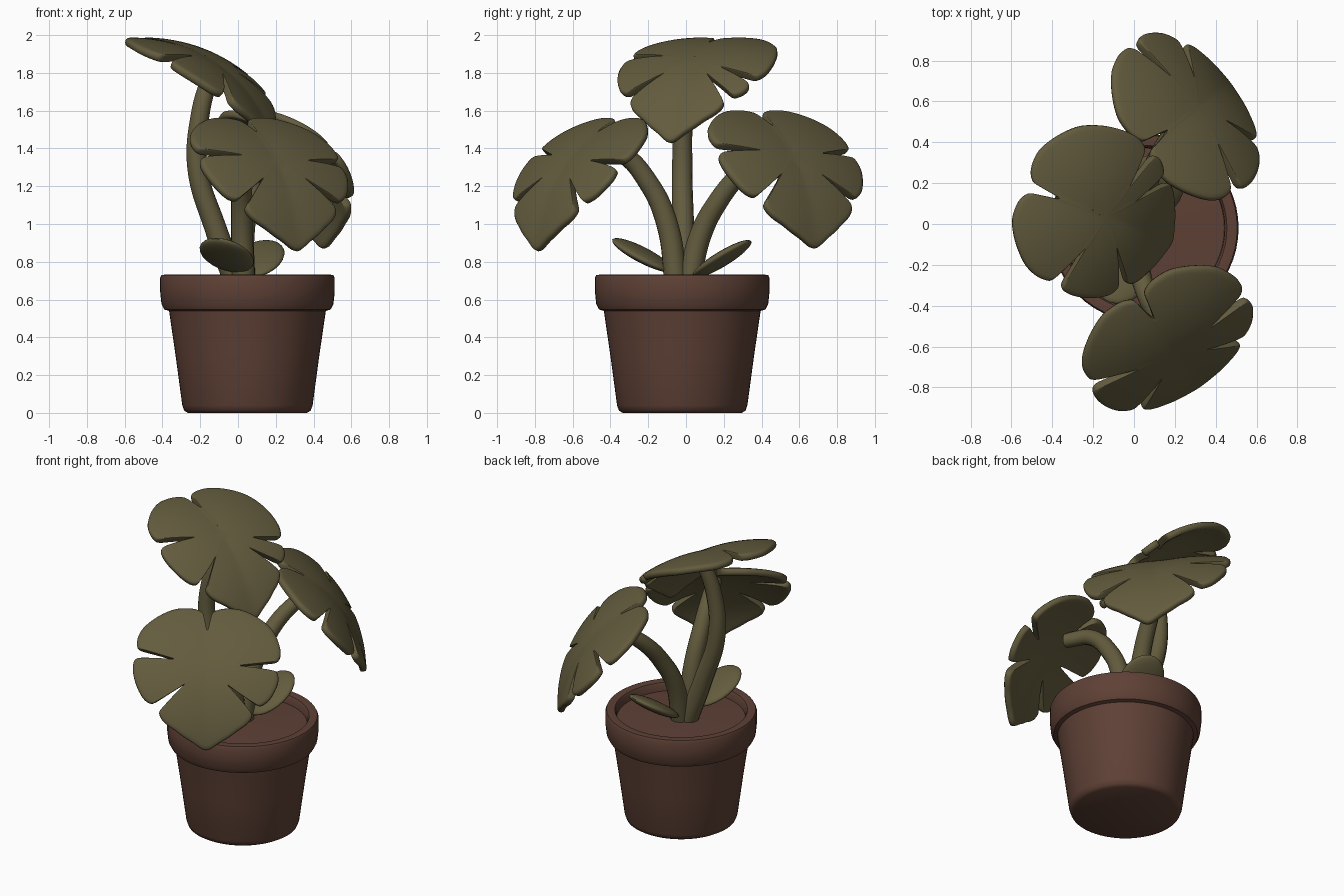
import bpy, bmesh, math
from mathutils import Vector, Matrix

if "Cube" in bpy.data.objects:
    bpy.data.objects.remove(bpy.data.objects["Cube"])


def material(name, rgb):
    m = bpy.data.materials.new(name)
    m.diffuse_color = (*rgb, 1)
    m.use_nodes = True
    m.node_tree.nodes["Principled BSDF"].inputs["Base Color"].default_value = m.diffuse_color
    return m


GREEN = material("olive_green", (0.125, 0.106, 0.048))
CLAY = material("clay_brown", (0.112, 0.052, 0.036))


def finish(name, bm, mat, angle=40):
    bmesh.ops.recalc_face_normals(bm, faces=bm.faces)
    me = bpy.data.meshes.new(name)
    bm.to_mesh(me)
    bm.free()
    me.materials.append(mat)
    ob = bpy.data.objects.new(name, me)
    bpy.context.collection.objects.link(ob)
    bpy.ops.object.select_all(action='DESELECT')
    ob.select_set(True)
    bpy.context.view_layer.objects.active = ob
    bpy.ops.object.shade_smooth_by_angle(angle=math.radians(angle))
    return ob


def lathe(name, profile, centre, mat, n=56):
    bm = bmesh.new()
    vs = [bm.verts.new((r, 0, z)) for r, z in profile]
    es = [bm.edges.new(p) for p in zip(vs, vs[1:])]
    bmesh.ops.spin(bm, geom=vs + es, cent=(0, 0, 0), axis=(0, 0, 1),
                   angle=2 * math.pi, steps=n)
    bmesh.ops.remove_doubles(bm, verts=bm.verts, dist=0.0005)
    bmesh.ops.translate(bm, verts=bm.verts, vec=centre)
    return finish(name, bm, mat)


# Pot with a thick rim, and soil inside
POT = Vector((0.05, -0.02, 0))
lathe("pot", [(0, 0), (0.315, 0), (0.335, 0.012), (0.345, 0.04), (0.38, 0.3),
              (0.415, 0.54), (0.44, 0.547), (0.455, 0.575), (0.462, 0.64),
              (0.462, 0.715), (0.455, 0.73), (0.435, 0.732), (0.405, 0.728),
              (0.395, 0.71), (0.39, 0.65)], POT, CLAY)
lathe("soil", [(0, 0.69), (0.2, 0.685), (0.395, 0.675)], POT, CLAY)


# Split leaf: polar grid whose outline dips at the slots, bent along its rib
def wrap(a):
    return (a + 180) % 360 - 180


def outline(a, slots):
    """Leaf radius at angle a (degrees) measured from the tip."""
    b = abs(a)
    keys = [(0, 0.545), (10, 0.49), (25, 0.45), (48, 0.435), (90, 0.46),
            (125, 0.49), (155, 0.47), (180, 0.41)]
    for (a0, r0), (a1, r1) in zip(keys, keys[1:]):
        if a0 <= b <= a1:
            r = r0 + (r1 - r0) * (b - a0) / (a1 - a0)
            break
    for s, inner in slots:
        d = abs(wrap(a - s))
        r *= 1 - 0.10 * math.exp(-(d / 6.0) ** 2)      # rounded lobe corners
        if d < 4.2:
            r = inner + (r - inner) * (d / 4.2) ** 1.7
    return r


def leaf_angles(slots):
    angs = set(float(k) for k in range(-180, 180, 5))
    for s, _ in slots:
        angs = {a for a in angs if abs(wrap(a - s)) > 7}
        angs |= {wrap(s + k) for k in (-6, -4.3, -3.8, -2.6, -1.2, 0,
                                       1.2, 2.6, 3.8, 4.3, 6)}
    return sorted(angs)


def split_leaf(name, centre, azimuth, pitch, bend, size, width, side_slot):
    slots = [(48, 0.17), (side_slot, 0.20), (180, 0.25), (-50, 0.17), (-103, 0.20)]
    az = math.radians(azimuth)
    d = Vector((math.cos(az), math.sin(az), 0))
    e = Vector((-math.sin(az), math.cos(az), 0))
    up = Vector((0, 0, 1))

    def place(s, t):
        pos, n = Vector(centre), 12
        for i in range(n):
            p = math.radians(pitch + bend * s * (i + 0.5) / n)
            pos += (d * math.cos(p) + up * math.sin(p)) * s / n
        p = math.radians(pitch + bend * s)
        normal = up * math.cos(p) - d * math.sin(p)
        h = 0.10 * math.sqrt(t * t + 0.0008) - 0.40 * t * t
        return pos + e * t * width + normal * h

    bm = bmesh.new()
    mid = bm.verts.new(place(0, 0))
    rings = []
    for f in (0.3, 0.45, 0.6, 0.75, 0.88, 0.96, 1.0):
        ring = []
        for a in leaf_angles(slots):
            r = f * (f * outline(a, slots) + (1 - f) * 0.2) * size
            th = math.radians(a)
            ring.append(bm.verts.new(place(r * math.cos(th), r * math.sin(th))))
        rings.append(ring)
    n = len(rings[0])
    for i in range(n):
        j = (i + 1) % n
        bm.faces.new((mid, rings[0][i], rings[0][j]))
        for q, o in zip(rings, rings[1:]):
            bm.faces.new((q[i], o[i], o[j], q[j]))
    ob = finish(name, bm, GREEN, 60)
    sol = ob.modifiers.new("thickness", 'SOLIDIFY')
    sol.thickness, sol.offset = 0.045, 0
    sub = ob.modifiers.new("round_edges", 'SUBSURF')
    sub.levels = sub.render_levels = 1


split_leaf("top_leaf", (-0.145, 0.04, 1.845), -21, -31, -72, 1.03, 0.89, 73)
split_leaf("front_leaf", (0.195, -0.61, 1.315), -56, -48, -70, 0.96, 1.03, 92)
split_leaf("back_leaf", (0.30, 0.56, 1.34), 37, -50, -68, 0.97, 1.02, 97)


# Stems: tapered curved tubes
def stem(name, pts):
    cu = bpy.data.curves.new(name, 'CURVE')
    cu.dimensions = '3D'
    cu.bevel_depth, cu.bevel_resolution = 0.05, 4
    cu.resolution_u, cu.use_fill_caps = 8, True
    sp = cu.splines.new('BEZIER')
    sp.bezier_points.add(len(pts) - 1)
    for i, (b, p) in enumerate(zip(sp.bezier_points, pts)):
        b.co = p
        b.handle_left_type = b.handle_right_type = 'AUTO'
        b.radius = 1.25 - 0.35 * i / (len(pts) - 1)
    cu.materials.append(GREEN)
    bpy.context.collection.objects.link(bpy.data.objects.new(name, cu))


stem("top_stem", [(0.0, -0.01, 0.66), (-0.12, -0.015, 0.98), (-0.215, -0.02, 1.3),
                  (-0.20, -0.01, 1.58), (-0.14, 0.03, 1.81)])
stem("front_stem", [(0.03, -0.05, 0.66), (0.02, -0.10, 1.0), (0.025, -0.20, 1.22),
                    (0.06, -0.34, 1.37), (0.13, -0.49, 1.39)])
stem("back_stem", [(0.03, 0.01, 0.66), (0.03, 0.08, 0.95), (0.06, 0.17, 1.12),
                   (0.10, 0.29, 1.27), (0.18, 0.44, 1.40)])


# Small low leaves: flattened, tilted ovals
def small_leaf(name, centre, direction):
    x = Vector(direction).normalized()
    y = Vector((0, 0, 1)).cross(x).normalized()
    z = x.cross(y)
    rot = Matrix((x, y, z)).transposed().to_4x4()
    bm = bmesh.new()
    bmesh.ops.create_uvsphere(bm, u_segments=24, v_segments=14, radius=1)
    bmesh.ops.transform(bm, verts=bm.verts, matrix=Matrix.Translation(centre)
                        @ rot @ Matrix.Diagonal((0.185, 0.14, 0.035, 1)))
    finish(name, bm, GREEN, 60)


small_leaf("small_front_leaf", (-0.06, -0.23, 0.835), (-0.10, -0.25, 0.14))
small_leaf("small_back_leaf", (0.105, 0.19, 0.815), (0.08, 0.25, 0.16))
